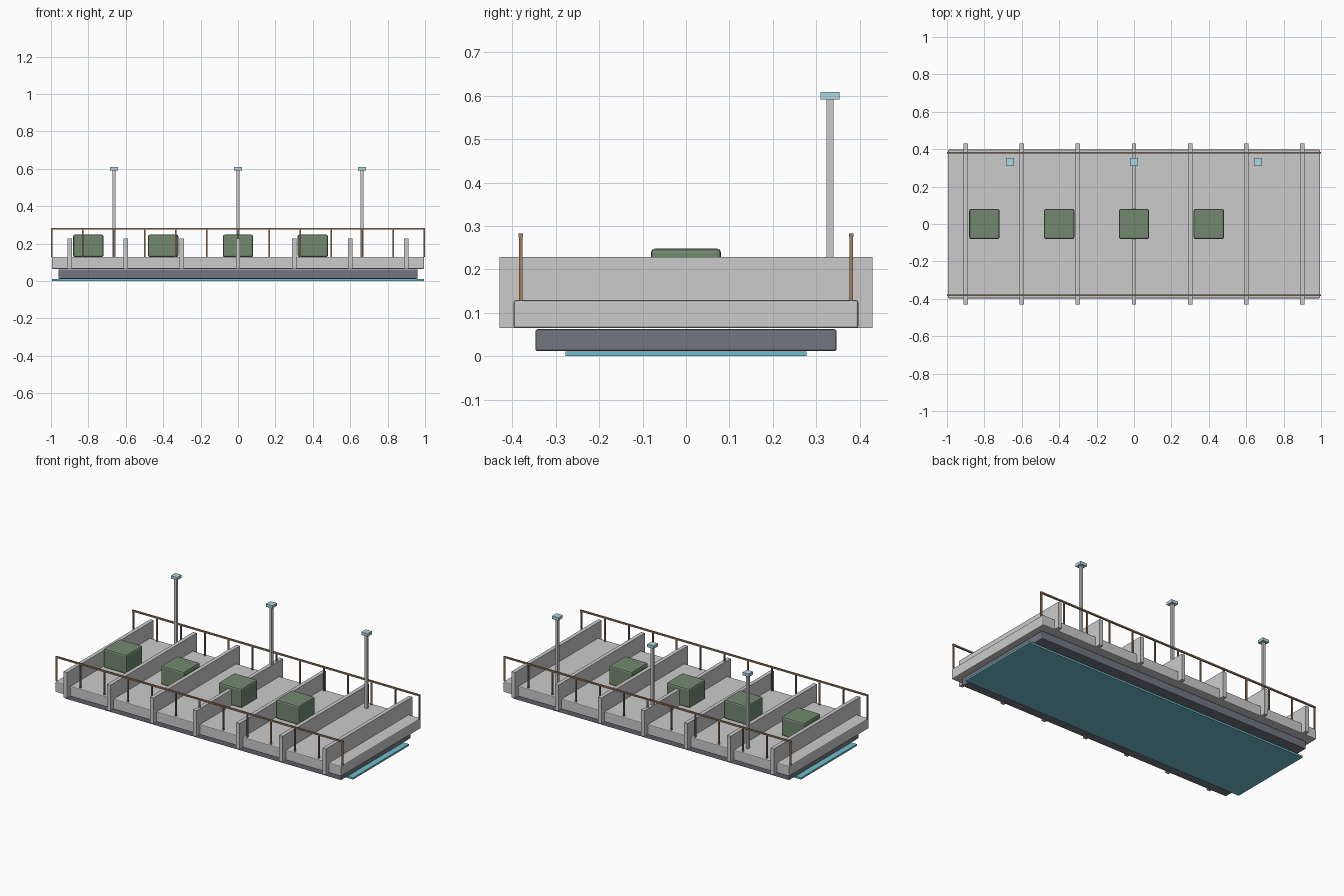
import bpy

if "Cube" in bpy.data.objects:
    bpy.data.objects.remove(bpy.data.objects["Cube"])


def material(name, rgb):
    m = bpy.data.materials.new(name)
    m.diffuse_color = (*rgb, 1)
    m.use_nodes = True
    m.node_tree.nodes["Principled BSDF"].inputs["Base Color"].default_value = m.diffuse_color
    return m


SLATE = material("dark_slate", (0.17, 0.18, 0.22))
WATER = material("water_blue", (0.16, 0.52, 0.62))
BROWN = material("rail_brown", (0.36, 0.21, 0.12))
GREEN = material("planter_green", (0.17, 0.25, 0.16))
LIGHT = material("lamp_blue", (0.42, 0.68, 0.78))


def box(name, x, y, z, mat=None, bevel=0):
    """Box from (min, max) ranges on each axis, with optional rounded edges."""
    lo, hi = zip(x, y, z)
    bpy.ops.mesh.primitive_cube_add(
        size=1, location=[(a + b) / 2 for a, b in zip(lo, hi)])
    ob = bpy.context.object
    ob.name = name
    ob.scale = [b - a for a, b in zip(lo, hi)]
    bpy.ops.object.transform_apply(location=False, rotation=False, scale=True)
    if mat:
        ob.data.materials.append(mat)
    if bevel:
        mod = ob.modifiers.new("bevel", "BEVEL")
        mod.width = bevel
        mod.segments = 2
    return ob


def around(c, half):
    return (c - half, c + half)


# Water strip, underside girder and deck
box("water_strip", around(0, 0.995), around(0, 0.278), (0, 0.011), WATER)
box("girder", around(0, 0.96), around(0, 0.347), (0.0115, 0.062), SLATE, 0.005)
box("deck", around(0, 0.995), around(0, 0.397), (0.0645, 0.129), None, 0.005)

# Cross walls
for i in range(7):
    box(f"cross_wall_{i}", around(-0.9 + 0.3 * i, 0.012), around(0, 0.43),
        (0.0645, 0.228))

# Planter blocks
for i in range(4):
    box(f"planter_{i}", around(-0.8 + 0.4 * i, 0.081), around(0, 0.081),
        (0.127, 0.248), GREEN, 0.01)

# Railings on both long sides
for side, y in (("front", -0.381), ("back", 0.381)):
    box(f"{side}_handrail", around(0, 1.0), around(y, 0.005),
        (0.274, 0.283), BROWN)
    for i in range(13):
        box(f"{side}_rail_post_{i}", around(-0.995 + 1.99 / 12 * i, 0.004),
            around(y, 0.004), (0.127, 0.276), BROWN)

# Lamp posts along the back
for i, x in enumerate((-0.663, 0, 0.663)):
    box(f"lamp_pole_{i}", around(x, 0.008), around(0.332, 0.008), (0.127, 0.592))
    box(f"lamp_head_{i}", around(x, 0.022), around(0.332, 0.022),
        (0.591, 0.609), LIGHT)
